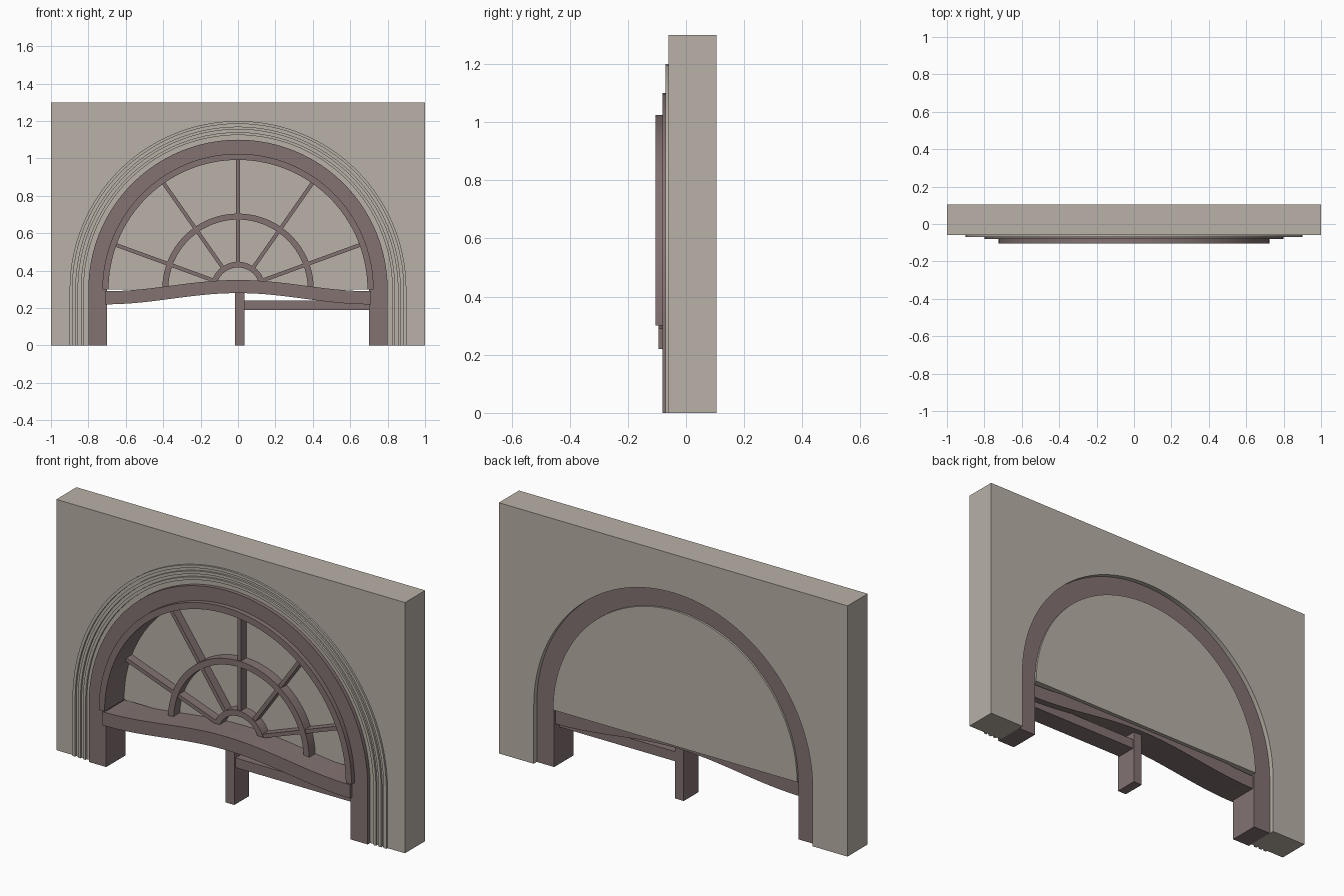
import bpy, bmesh
from math import sin, cos, pi, radians

cube = bpy.data.objects.get("Cube")
if cube:
    bpy.data.objects.remove(cube, do_unlink=True)

SPRING = 0.30    # height of the arch centre
SEGMENTS = 64


def material(name, rgb):
    m = bpy.data.materials.new(name)
    m.use_nodes = True
    m.diffuse_color = (*rgb, 1)
    m.node_tree.nodes["Principled BSDF"].inputs["Base Color"].default_value = (*rgb, 1)
    return m


stone = material("warm_grey_stone", (0.48, 0.44, 0.385))
wood = material("brown_painted_wood", (0.225, 0.17, 0.167))


def prism(name, outline, y0, y1, mat):
    """Extrude an (x, z) outline from y0 to y1."""
    bm = bmesh.new()
    face = bm.faces.new([bm.verts.new((x, y0, z)) for x, z in outline])
    ext = bmesh.ops.extrude_face_region(bm, geom=[face])["geom"]
    for v in ext:
        if isinstance(v, bmesh.types.BMVert):
            v.co.y = y1
    if not any(f.normal.y and len(f.verts) == len(outline) and f is face for f in bm.faces):
        bm.faces.new([v for v in bm.verts if abs(v.co.y - y0) < 1e-6])
    bmesh.ops.recalc_face_normals(bm, faces=bm.faces)
    mesh = bpy.data.meshes.new(name)
    bm.to_mesh(mesh)
    bm.free()
    mesh.materials.append(mat)
    obj = bpy.data.objects.new(name, mesh)
    bpy.context.collection.objects.link(obj)
    bpy.ops.object.select_all(action="DESELECT")
    obj.select_set(True)
    bpy.context.view_layer.objects.active = obj
    bpy.ops.object.shade_smooth_by_angle(angle=radians(30))
    return obj


def arc(r):
    """Half circle from +x over the top to -x."""
    return [(r * cos(pi * i / SEGMENTS), SPRING + r * sin(pi * i / SEGMENTS))
            for i in range(SEGMENTS + 1)]


def arch(name, r_out, r_in, y0, y1, mat, legs=False):
    """Half ring, optionally with straight legs down to the ground."""
    outer, inner = arc(r_out), arc(r_in)[::-1]
    if legs:
        outer = [(r_out, 0)] + outer + [(-r_out, 0)]
        inner = [(-r_in, 0)] + inner + [(r_in, 0)]
    return prism(name, outer + inner, y0, y1, mat)


def box(name, x0, x1, y0, y1, z0, z1, mat):
    return prism(name, [(x0, z0), (x1, z0), (x1, z1), (x0, z1)], y0, y1, mat)


# Wall with arched opening
opening = [(0.8, 0)] + arc(0.8) + [(-0.8, 0)]
prism("wall", opening + [(-1, 0), (-1, 1.3), (1, 1.3), (1, 0)], -0.06, 0.105, stone)

# Raised moulding ridges around the opening
for i in range(3):
    r = 0.9 - 0.03 * i
    arch(f"moulding_ridge_{i + 1}", r, r - 0.015, -0.07, -0.055, stone, legs=True)

# Frame, inner rim and infill panel
arch("arch_frame", 0.8, 0.7, -0.08, 0.08, wood, legs=True)
arch("inner_rim", 0.725, 0.692, -0.105, 0.058, wood)
prism("fanlight_panel", arc(0.7), 0.055, 0.09, stone)

# Fanlight bars
arch("middle_bar_arc", 0.405, 0.373, 0.005, 0.057, wood)
arch("hub_bar_arc", 0.147, 0.117, 0.005, 0.057, wood)
for i, deg in enumerate((20, 55, 90, 125, 160)):
    c, s = cos(radians(deg)), sin(radians(deg))
    prism(f"spoke_{i + 1}",
          [(r * c - w * s, SPRING + r * s + w * c)
           for r, w in ((0.13, -0.01), (0.697, -0.01), (0.697, 0.01), (0.13, 0.01))],
          0.01, 0.056, wood)

# Wavy sill
xs = [-0.71 + 1.42 * i / 40 for i in range(41)]
lower = [(x, 0.22 + 0.03 * (1 + cos(pi * x / 0.71))) for x in xs]
upper = [(x, z + 0.07) for x, z in reversed(lower)]
prism("wavy_sill", lower + upper, -0.095, 0.07, wood)

# Centre post and side rail
box("centre_post", -0.015, 0.035, -0.08, 0.04, 0, 0.3, wood)
box("side_rail", 0.03, 0.705, -0.07, 0.035, 0.19, 0.24, wood)
